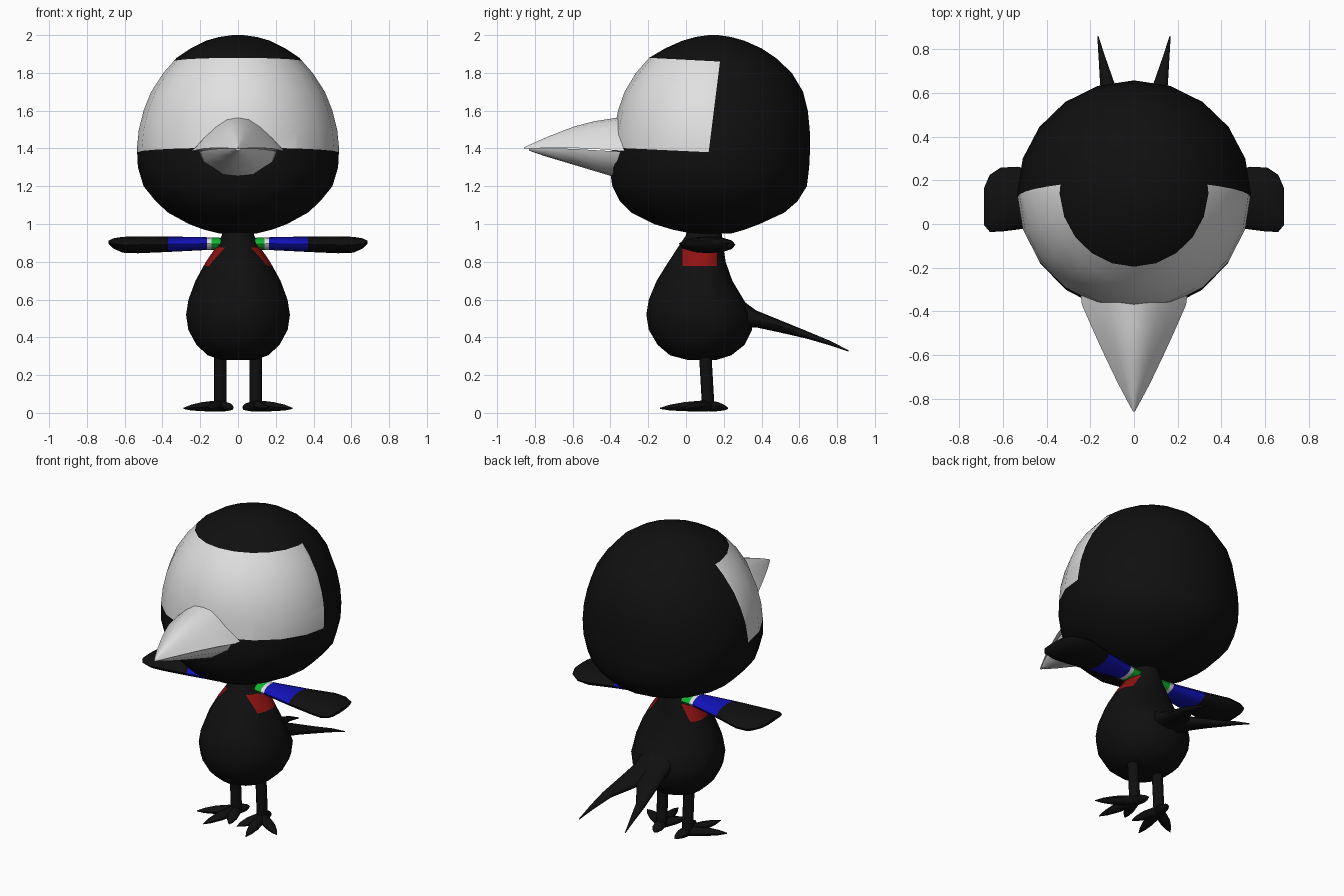
import bpy, bmesh, math
from mathutils import Vector


def material(name, rgb):
    m = bpy.data.materials.new(name)
    m.diffuse_color = (*rgb, 1)
    return m


BLACK = material("black", (0.005, 0.005, 0.005))
WHITE = material("white", (0.75, 0.75, 0.75))
RED = material("red", (0.28, 0.006, 0.006))
BLUE = material("blue", (0.006, 0.006, 0.5))
GREEN = material("green", (0.006, 0.45, 0.03))


def loft(name, rings, mats, cuts=(), rule=None, angle=50):
    """Skin a list of rings, slice along planes, then colour faces by a rule."""
    bm = bmesh.new()
    loops = [[bm.verts.new(p) for p in ring] for ring in rings]
    n = len(loops[0])
    for a, b in zip(loops, loops[1:]):
        for i in range(n):
            j = (i + 1) % n
            bm.faces.new((a[i], a[j], b[j], b[i]))
    bm.faces.new(loops[0][::-1])
    bm.faces.new(loops[-1])
    for point, normal in cuts:
        bmesh.ops.bisect_plane(bm, geom=bm.verts[:] + bm.edges[:] + bm.faces[:],
                               plane_co=point, plane_no=normal)
    bmesh.ops.recalc_face_normals(bm, faces=bm.faces[:])
    if rule:
        for f in bm.faces:
            f.material_index = rule(f.calc_center_median())
    me = bpy.data.meshes.new(name)
    bm.to_mesh(me)
    bm.free()
    for m in mats:
        me.materials.append(m)
    ob = bpy.data.objects.new(name, me)
    bpy.context.collection.objects.link(ob)
    bpy.ops.object.select_all(action='DESELECT')
    ob.select_set(True)
    bpy.context.view_layer.objects.active = ob
    bpy.ops.object.shade_smooth_by_angle(angle=math.radians(angle))
    return ob


def egg_ring(z, rx, yf, yb, yc, n=20):
    """Horizontal ring with separate front and back depths."""
    pts = []
    for i in range(n):
        a = 2 * math.pi * i / n
        c = math.cos(a)
        pts.append((rx * math.sin(a), yc + c * ((yb - yc) if c > 0 else (yc - yf)), z))
    return pts


def ellipse(center, u, v, n=12):
    c, u, v = Vector(center), Vector(u), Vector(v)
    return [c + u * math.cos(2 * math.pi * i / n) + v * math.sin(2 * math.pi * i / n)
            for i in range(n)]


# Head: egg with a pale face mask cut in by three planes
head = [(0.95, 0.10, 0.03, 0.24), (0.97, 0.18, -0.07, 0.31), (1.0, 0.26, -0.17, 0.39),
        (1.06, 0.37, -0.29, 0.52), (1.12, 0.435, -0.35, 0.59), (1.2, 0.50, -0.39, 0.64),
        (1.3, 0.53, -0.405, 0.652), (1.4, 0.535, -0.39, 0.657), (1.5, 0.525, -0.38, 0.655),
        (1.6, 0.50, -0.36, 0.645), (1.7, 0.46, -0.325, 0.62), (1.8, 0.395, -0.265, 0.56),
        (1.88, 0.325, -0.195, 0.475), (1.93, 0.25, -0.11, 0.40), (1.97, 0.17, -0.02, 0.31),
        (1.99, 0.10, 0.05, 0.24), (2.0, 0.03, 0.12, 0.17)]
mask = [(Vector((0, -0.4, 1.405)), Vector((0, 0.025, 0.52))),
        (Vector((0, -0.2, 1.88)), Vector((0, -0.02, -0.38))),
        (Vector((0, 0.12, 1.38)), Vector((0, -0.48, 0.06)))]
loft("head", [egg_ring(z, r, f, b, 0.14) for z, r, f, b in head], [BLACK, WHITE], mask,
     lambda c: int(all((c - p).dot(n) > 0 for p, n in mask)))

# Beak: arched upper half and shallower lower half
upper, lower = [], []
for y, w, zm, top in [(-0.28, 0.25, 1.385, 1.58), (-0.37, 0.238, 1.388, 1.562),
                      (-0.48, 0.19, 1.398, 1.545), (-0.59, 0.14, 1.402, 1.517),
                      (-0.73, 0.073, 1.402, 1.463), (-0.82, 0.025, 1.40, 1.423),
                      (-0.858, 0.004, 1.398, 1.405)]:
    h = top - zm
    arch = [(-1, 0), (-0.75, 0.38), (-0.5, 0.70), (-0.25, 0.93), (0, 1),
            (0.25, 0.93), (0.5, 0.70), (0.75, 0.38), (1, 0), (0, 0.05)]
    upper.append([(w * x, y, zm + h * z) for x, z in arch])
for y, w, zm, bot in [(-0.28, 0.21, 1.383, 1.23), (-0.40, 0.20, 1.386, 1.255),
                      (-0.60, 0.125, 1.398, 1.315), (-0.75, 0.055, 1.40, 1.36),
                      (-0.83, 0.015, 1.40, 1.388)]:
    h = zm - bot
    bowl = [(-1, 0), (-0.9, -0.4), (-0.4, -0.92), (0, -1), (0.4, -0.92), (0.9, -0.4), (1, 0)]
    lower.append([(w * x, y, zm + h * z) for x, z in bowl])
loft("upper_beak", upper, [WHITE])
loft("lower_beak", lower, [WHITE])

# Body: pear shape with a red patch under each shoulder
body = [(0.28, 0.09, 0.01, 0.16), (0.305, 0.16, -0.085, 0.24), (0.36, 0.22, -0.15, 0.31),
        (0.44, 0.263, -0.197, 0.35), (0.52, 0.275, -0.21, 0.355), (0.6, 0.262, -0.197, 0.305),
        (0.7, 0.225, -0.155, 0.245), (0.8, 0.17, -0.093, 0.21), (0.88, 0.115, -0.04, 0.197),
        (0.94, 0.085, 0.0, 0.19), (1.02, 0.08, 0.01, 0.18)]
patch_cuts = [((0, 0, 0.777), (0, 0, 1)), ((0, 0, 0.875), (0, 0, 1)),
              ((0, -0.018, 0), (0, 1, 0)), ((0, 0.165, 0), (0, 1, 0))]
loft("body", [egg_ring(z, r, f, b, 0.09) for z, r, f, b in body], [BLACK, RED], patch_cuts,
     lambda c: int(0.777 < c.z < 0.875 and -0.018 < c.y < 0.165 and abs(c.x) > 0.05))

# Wing stations: x, front y, back y, middle z, half thickness
wing = [(0.04, 0.04, 0.16, 0.893, 0.032), (0.17, 0.03, 0.17, 0.896, 0.034),
        (0.37, -0.003, 0.215, 0.893, 0.041), (0.53, -0.025, 0.262, 0.89, 0.045),
        (0.61, -0.035, 0.258, 0.89, 0.042), (0.66, -0.036, 0.225, 0.897, 0.027),
        (0.686, -0.005, 0.165, 0.903, 0.008)]
# Tail stations: y, inner x, outer x, bottom z, top z
tail = [(0.18, -0.10, 0.14, 0.45, 0.69), (0.28, -0.08, 0.12, 0.45, 0.61),
        (0.37, -0.05, 0.115, 0.453, 0.543), (0.50, -0.005, 0.135, 0.425, 0.49),
        (0.64, 0.088, 0.155, 0.393, 0.433), (0.76, 0.13, 0.162, 0.358, 0.383),
        (0.86, 0.163, 0.168, 0.325, 0.332)]
# Toe tips relative to the ankle
toes = {"inner": (-0.065, -0.17), "middle": (0.06, -0.255),
        "outer": (0.195, -0.13), "back": (-0.02, 0.105)}


def wing_colour(c):
    x = abs(c.x)
    return 1 if x < 0.14 else 2 if x < 0.165 else 3 if x < 0.37 else 0


for side, s in (("left", 1), ("right", -1)):
    # Banded wing
    loft(side + "_wing",
         [ellipse((s * x, (f + b) / 2, z), (0, (b - f) / 2, 0), (0, 0, t))
          for x, f, b, z, t in wing], [BLACK, GREEN, WHITE, BLUE],
         [((s * x, 0, 0), (1, 0, 0)) for x in (0.14, 0.165, 0.37)], wing_colour)
    # One half of the forked tail
    loft(side + "_tail_feather",
         [ellipse((s * (i + o) / 2, y, (lo + hi) / 2), ((o - i) / 2, 0, 0),
                  (0, 0, (hi - lo) / 2)) for y, i, o, lo, hi in tail], [BLACK])
    # Leg
    loft(side + "_leg",
         [ellipse((s * 0.093, y, z), (0.033, 0, 0), (0, 0.033, 0))
          for y, z in ((0.10, 0.34), (0.118, 0.03))], [BLACK])
    # Flattened tapering toes
    ankle = Vector((s * 0.093, 0.118, 0))
    for toe, (dx, dy) in toes.items():
        d = Vector((s * dx, dy, 0))
        across = Vector((-d.y, d.x, 0)).normalized()
        loft(f"{side}_{toe}_toe",
             [ellipse(ankle + d * t + Vector((0, 0, z)), across * w, (0, 0, h), 8)
              for t, z, w, h in ((-0.12, 0.035, 0.02, 0.02), (0.05, 0.037, 0.034, 0.03),
                                 (0.5, 0.033, 0.034, 0.024), (0.8, 0.028, 0.02, 0.015),
                                 (1, 0.024, 0.002, 0.003))], [BLACK])
